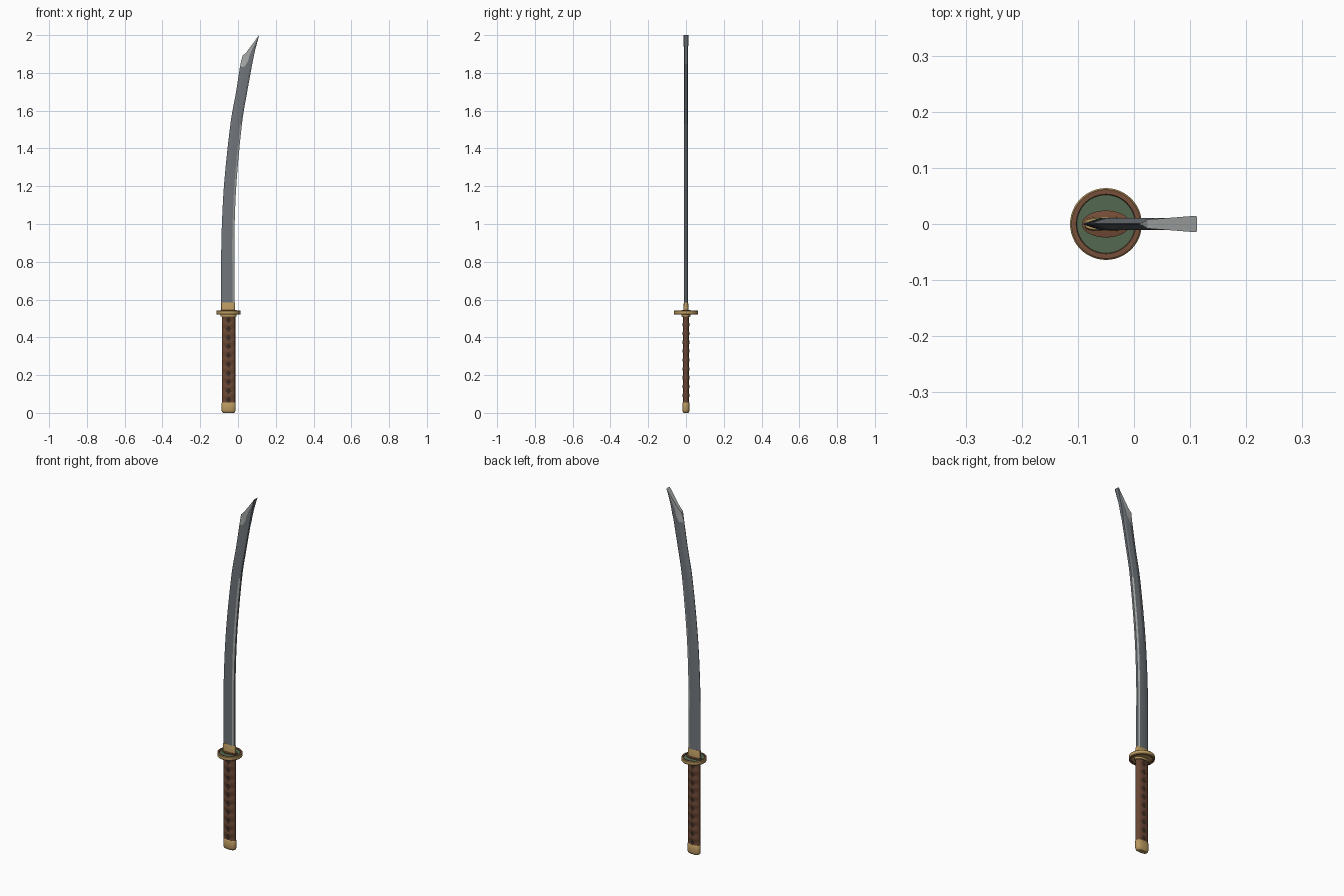
import bpy, bmesh, math

if "Cube" in bpy.data.objects:
    bpy.data.objects.remove(bpy.data.objects["Cube"])

CX = -0.05  # handle axis


def mat(name, r, g, b):
    m = bpy.data.materials.new(name)
    lin = lambda c: ((c / 255 + 0.055) / 1.055) ** 2.4 if c > 10 else c / 3294
    m.diffuse_color = (lin(r), lin(g), lin(b), 1)
    m.use_nodes = True
    m.node_tree.nodes["Principled BSDF"].inputs["Base Color"].default_value = m.diffuse_color
    return m


steel = mat("steel", 112, 117, 122)
bright = mat("bright steel", 168, 171, 171)
gold = mat("gold", 186, 153, 96)
copper = mat("copper brown", 118, 78, 56)
green = mat("patina green", 84, 106, 80)
wrap = mat("brown wrap", 104, 70, 51)
dark = mat("dark wrap gap", 58, 42, 34)


def loft(name, rings, mats, rule=None, angle=30):
    """Skin closed rings of equal length; rule(ring, side) gives material index."""
    bm = bmesh.new()
    vr = [[bm.verts.new(p) for p in r] for r in rings]
    n = len(rings[0])
    for i in range(len(vr) - 1):
        for j in range(n):
            k = (j + 1) % n
            f = bm.faces.new((vr[i][j], vr[i][k], vr[i + 1][k], vr[i + 1][j]))
            f.material_index = rule(i, j) if rule else 0
    bm.faces.new(vr[0][::-1])
    top = bm.faces.new(vr[-1])
    top.material_index = rule(len(vr) - 2, 0) if rule else 0
    bmesh.ops.recalc_face_normals(bm, faces=bm.faces)
    me = bpy.data.meshes.new(name)
    bm.to_mesh(me)
    bm.free()
    ob = bpy.data.objects.new(name, me)
    bpy.context.collection.objects.link(ob)
    for m in mats:
        me.materials.append(m)
    bpy.ops.object.select_all(action='DESELECT')
    ob.select_set(True)
    bpy.context.view_layer.objects.active = ob
    bpy.ops.object.shade_smooth_by_angle(angle=math.radians(angle))
    return ob


def oval(rx, ry, z, n=48, p=1.0, cx=CX):
    """Oval ring; p below 1 makes it squarer."""
    pts = []
    for i in range(n):
        a = 2 * math.pi * i / n
        c, s = math.cos(a), math.sin(a)
        pts.append((cx + rx * math.copysign(abs(c) ** p, c),
                    ry * math.copysign(abs(s) ** p, s), z))
    return pts


def catmull(pts, t):
    i = min(int(t), len(pts) - 2)
    f = t - i
    g = [pts[max(0, min(len(pts) - 1, i + d))] for d in (-1, 0, 1, 2)]
    return [0.5 * (2 * b + (c - a) * f + (2 * a - 5 * b + 4 * c - d) * f * f
                   + (3 * b - a - 3 * c + d) * f ** 3) for a, b, c, d in zip(*g)]


# Blade: stations of (edge x, edge z, spine x, spine z)
body = [(-0.090, 0.55, -0.019, 0.55), (-0.089, 0.75, -0.019, 0.75),
        (-0.087, 0.95, -0.019, 0.95), (-0.073, 1.22, -0.008, 1.22),
        (-0.040, 1.53, 0.021, 1.53), (-0.012, 1.69, 0.047, 1.69),
        (0.010, 1.83, 0.074, 1.84)]
tip = [(0.016, 1.86, 0.079, 1.865), (0.024, 1.89, 0.085, 1.895),
       (0.045, 1.91, 0.093, 1.93), (0.107, 1.994, 0.112, 2.0)]


def section(st, e, t, u, s):
    ex, ez, sx, sz = st
    half = [(0, e), (u, t), (0.84, t), (1, s)]
    loop = half + [(a, -y) for a, y in half[::-1]]
    return [(ex + (sx - ex) * a, y, ez + (sz - ez) * a) for a, y in loop]


STEPS = 36
rings = [section(catmull(body, 6 * i / STEPS), 0.001, 0.0105, 0.4, 0.006)
         for i in range(STEPS + 1)]
for st, e, t in zip(tip, (0.003, 0.008, 0.0095, 0.0145), (0.0105, 0.0105, 0.011, 0.0145)):
    rings.append(section(st, e, t, 0.6, t * 0.8))


def blade_rule(i, j):
    if i >= STEPS:                       # bright bevelled point
        return 1 if j in (0, 6, 7) else 0
    return 1 if j in (2, 4) and i < 24 else 0   # polished spine bevel


loft("blade", rings, [steel, bright], blade_rule, 20)

# Collar around the blade root
loft("blade_collar", [oval(0.037, 0.013, 0.535, p=0.6, cx=-0.052),
                      oval(0.037, 0.012, 0.580, p=0.6, cx=-0.052),
                      oval(0.035, 0.010, 0.585, p=0.6, cx=-0.052)], [gold])

# Round guard: gold side, copper rims, green recessed face on top
R = 0.064
loft("guard", [oval(R * 0.78, R * 0.78, 0.523), oval(R * 0.8, R * 0.8, 0.520),
               oval(R * 0.96, R * 0.96, 0.520), oval(R, R, 0.523),
               oval(R, R, 0.539), oval(R * 0.96, R * 0.96, 0.542),
               oval(R * 0.83, R * 0.83, 0.542), oval(R * 0.81, R * 0.81, 0.538),
               oval(R * 0.4, R * 0.4, 0.538)],
     [gold, copper, green],
     lambda i, j: 0 if i in (2, 3, 4) else (2 if i >= 7 else 1))

# Oval washers either side of the guard
for name, z0, z1, m in (("upper_washer", 0.537, 0.544, copper),
                        ("lower_washer", 0.510, 0.522, gold)):
    loft(name, [oval(0.043, 0.024, z0), oval(0.043, 0.024, z1 - 0.001),
                oval(0.041, 0.022, z1)], [m])

# Handle: ribbed wrap with dark diamond gaps along both broad sides
Z0, Z1, GAPS, ROWS, SIDES = 0.045, 0.515, 10, 120, 64
rings = []
for i in range(ROWS + 1):
    z = Z0 + (Z1 - Z0) * i / ROWS
    bump = math.cos(2 * math.pi * GAPS * i / ROWS)
    rings.append(oval(0.0355, 0.0165 + 0.0015 * bump, z, SIDES, 0.8))


def handle_rule(i, j):
    v = abs(((i + 0.5) / ROWS * GAPS) % 1 - 0.5) * 2
    u = abs(math.cos(2 * math.pi * (j + 0.5) / SIDES)) / 0.42
    return 1 if u + v < 0.75 else 0


loft("handle_wrap", rings, [wrap, dark], handle_rule, 40)

# Pommel cap
loft("pommel", [oval(0.028, 0.012, 0.0, p=0.8), oval(0.034, 0.0165, 0.004, p=0.8),
                oval(0.037, 0.019, 0.014, p=0.8), oval(0.037, 0.019, 0.052, p=0.8),
                oval(0.035, 0.017, 0.055, p=0.8)], [gold], None, 40)
